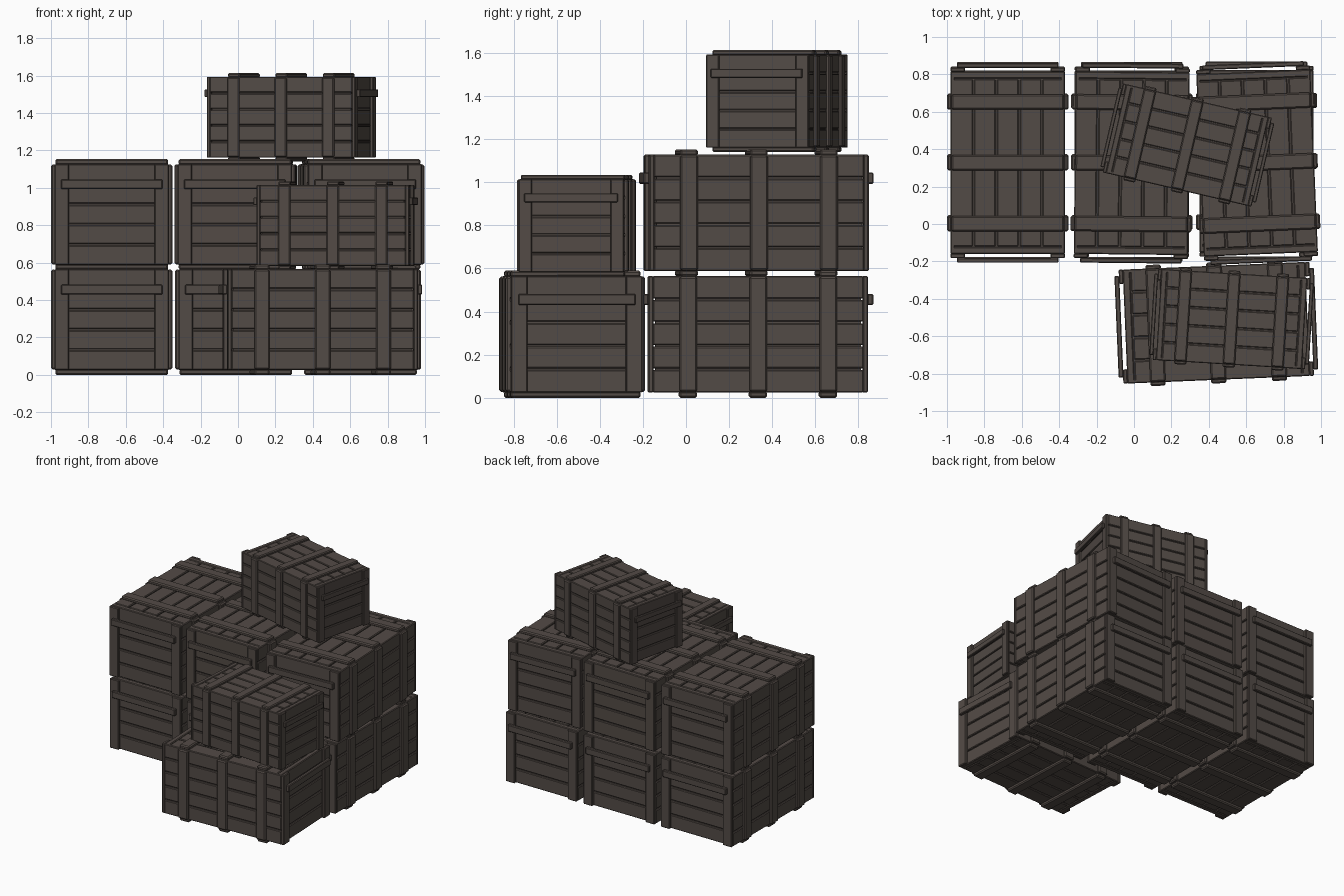
import bpy, bmesh, math
from mathutils import Matrix, Vector

if "Cube" in bpy.data.objects:
    bpy.data.objects.remove(bpy.data.objects["Cube"])

wood = bpy.data.materials.new("dark weathered wood")
wood.diffuse_color = (0.086, 0.070, 0.061, 1)
wood.use_nodes = True
wood.node_tree.nodes["Principled BSDF"].inputs["Base Color"].default_value = wood.diffuse_color

# Crate proportions at full size (length runs along local y)
HW, HL = 0.305, 0.488        # half width and half length of the plank body
Z0, Z1 = 0.025, 0.565        # bottom and top of the plank body
T, GAP, N = 0.022, 0.008, 5  # board thickness, gap, planks per face
STRAP_Y = (-0.325, 0.0, 0.325)


def board(bm, x0, x1, y0, y1, z0, z1, chamfer=0.005):
    """Add one chamfered board between two corners."""
    size = Vector((x1 - x0, y1 - y0, z1 - z0))
    mid = Vector((x0 + x1, y0 + y1, z0 + z1)) / 2
    mat = Matrix.Translation(mid) @ Matrix.Diagonal((*size, 1))
    verts = bmesh.ops.create_cube(bm, size=1, matrix=mat)["verts"]
    if chamfer:
        edges = list({e for v in verts for e in v.link_edges})
        bmesh.ops.bevel(bm, geom=edges, offset=chamfer, segments=1,
                        affect='EDGES', profile=0.5)


def slots(a, b):
    """Split a span into N plank spans with gaps between them."""
    step = (b - a) / N
    for i in range(N):
        yield (a + i * step + (GAP / 2 if i else 0),
               a + (i + 1) * step - (GAP / 2 if i < N - 1 else 0))


def add_planks(bm):
    # solid core behind the gaps
    board(bm, -HW + 0.012, HW - 0.012, -HL + 0.012, HL - 0.012,
          Z0 + 0.012, Z1 - 0.012, 0)
    # long side planks and end planks
    for a, b in slots(Z0, Z1):
        for s in (-1, 1):
            xs = sorted((s * HW, s * (HW - T)))
            ys = sorted((s * HL, s * (HL - T)))
            board(bm, *xs, -HL, HL, a, b)
            board(bm, -HW + T, HW - T, *ys, a, b)
    # lid and base planks, closed by a cross board at each end
    for z in ((Z0, Z0 + T), (Z1 - T, Z1)):
        for a, b in slots(-HW, HW):
            board(bm, a, b, -0.447, 0.447, *z)
        for s in (-1, 1):
            ys = sorted((s * 0.45, s * HL))
            board(bm, -HW, HW, *ys, *z)


def add_straps(bm):
    # three bands of four slats around the body
    for y in STRAP_Y:
        ya, yb = y - 0.041, y + 0.041
        for z in ((0.0, Z0 + 0.005), (Z1 - 0.005, 0.59)):
            board(bm, -0.302, 0.302, ya, yb, *z, 0.008)
        for s in (-1, 1):
            xs = sorted((s * (HW - 0.008), s * 0.324))
            board(bm, *xs, ya, yb, Z0 + 0.003, Z1 - 0.003, 0.008)


def add_end_frames(bm):
    # corner posts and the lifting rail on both ends
    for s in (-1, 1):
        post_y = sorted((s * (HL - 0.002), s * 0.51))
        rail_y = sorted((s * 0.508, s * 0.534))
        for t in (-1, 1):
            xs = sorted((t * HW, t * 0.228))
            board(bm, *xs, *post_y, Z0, Z1)
        board(bm, -0.272, 0.272, *rail_y, 0.43, 0.482)


PARTS = {"planks": add_planks, "straps": add_straps, "end_frames": add_end_frames}
meshes = {}
for part, build in PARTS.items():
    bm = bmesh.new()
    build(bm)
    bmesh.ops.recalc_face_normals(bm, faces=bm.faces)
    me = bpy.data.meshes.new("crate_" + part)
    bm.to_mesh(me)
    bm.free()
    me.materials.append(wood)
    meshes[part] = me

# name, x, y, z, turn in degrees, scale
CRATES = [
    ("lower_left_crate", -0.675, 0.332, 0.0, 0, 1),
    ("lower_middle_crate", -0.012, 0.332, 0.0, 0, 1),
    ("lower_right_crate", 0.655, 0.335, 0.0, 0, 1),
    ("upper_left_crate", -0.675, 0.327, 0.563, 0, 1),
    ("upper_middle_crate", -0.012, 0.325, 0.563, -0.6, 1),
    ("upper_right_crate", 0.658, 0.326, 0.563, 2.4, 1),
    ("front_crate", 0.44, -0.528, 0.0, 92.4, 1),
    ("front_small_crate", 0.522, -0.508, 0.563, 86.5, 0.8),
    ("top_small_crate", 0.285, 0.422, 1.141, 77, 0.8),
]
for name, x, y, z, turn, scale in CRATES:
    for part, me in meshes.items():
        ob = bpy.data.objects.new(f"{name}_{part}", me)
        ob.location = (x, y, z)
        ob.rotation_euler = (0, 0, math.radians(turn))
        ob.scale = (scale,) * 3
        bpy.context.collection.objects.link(ob)
